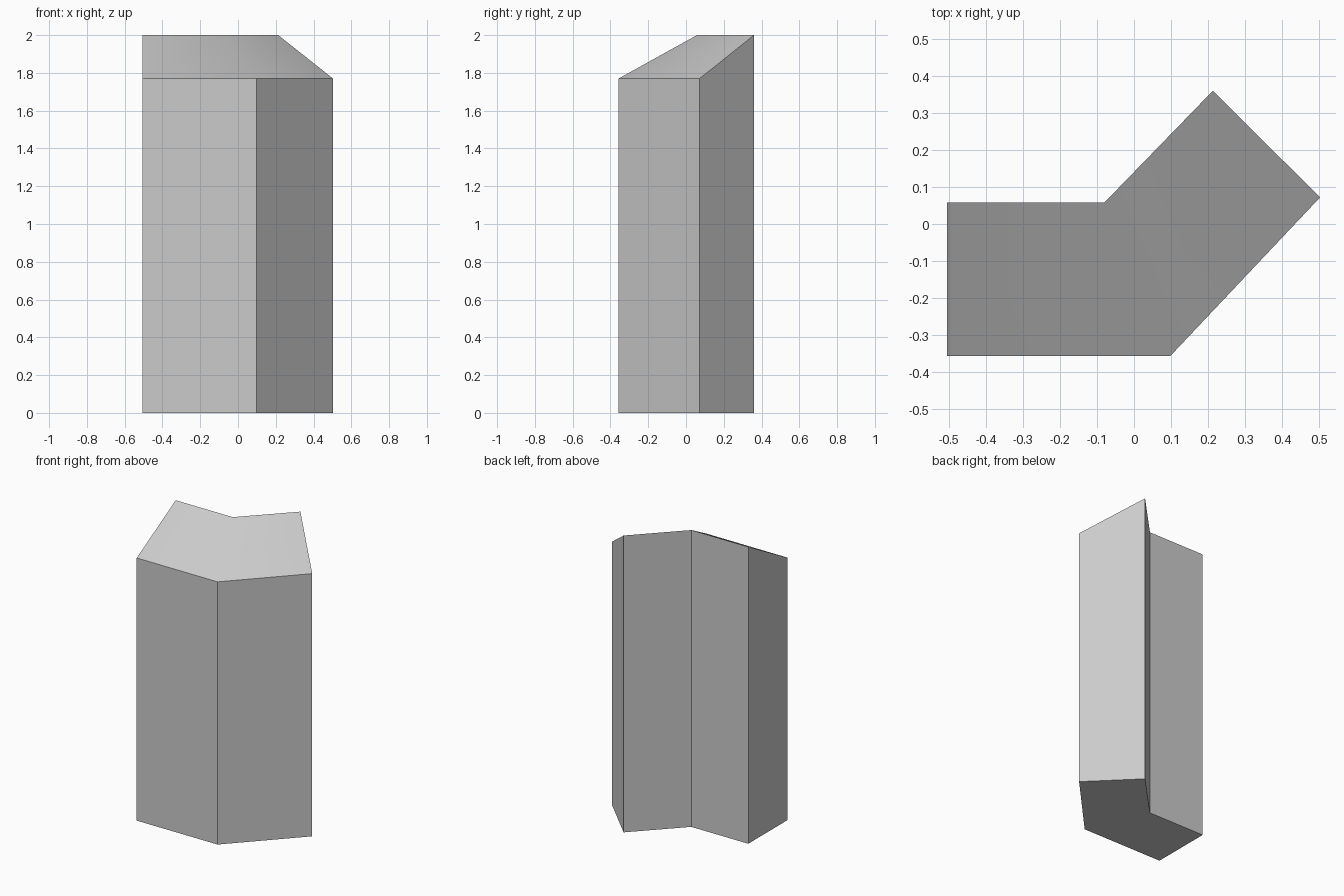
import bpy
import bmesh

cube = bpy.data.objects.get("Cube")
if cube:
    bpy.data.objects.remove(cube, do_unlink=True)

# Matte grey
grey = bpy.data.materials.new("grey")
grey.use_nodes = True
colour = (0.6, 0.6, 0.6, 1)
grey.diffuse_color = colour
grey.node_tree.nodes["Principled BSDF"].inputs["Base Color"].default_value = colour

# Plan of the bent wall: front and back edges, paired at the ends and the mitre
front_line = [(-0.505, -0.357), (0.098, -0.357), (0.503, 0.072)]
back_line = [(-0.505, 0.058), (-0.08, 0.058), (0.213, 0.36)]
FRONT_HEIGHT, BACK_HEIGHT = 1.77, 2.0

# Cross-section ring at each station: front bottom, front top, back top, back bottom
bm = bmesh.new()
rings = []
for f, b in zip(front_line, back_line):
    section = [(*f, 0), (*f, FRONT_HEIGHT), (*b, BACK_HEIGHT), (*b, 0)]
    rings.append([bm.verts.new(p) for p in section])

# Skin between stations, then the two end caps
for r, s in zip(rings, rings[1:]):
    for i in range(4):
        j = (i + 1) % 4
        bm.faces.new((r[i], r[j], s[j], s[i]))
bm.faces.new(rings[0])
bm.faces.new(rings[-1])
bmesh.ops.recalc_face_normals(bm, faces=bm.faces)

mesh = bpy.data.meshes.new("bent_wall")
bm.to_mesh(mesh)
bm.free()
mesh.materials.append(grey)
wall = bpy.data.objects.new("bent_wall", mesh)
bpy.context.collection.objects.link(wall)

# Soften only the shallow fold in the sloping top
bpy.ops.object.select_all(action="DESELECT")
wall.select_set(True)
bpy.context.view_layer.objects.active = wall
bpy.ops.object.shade_smooth_by_angle()
